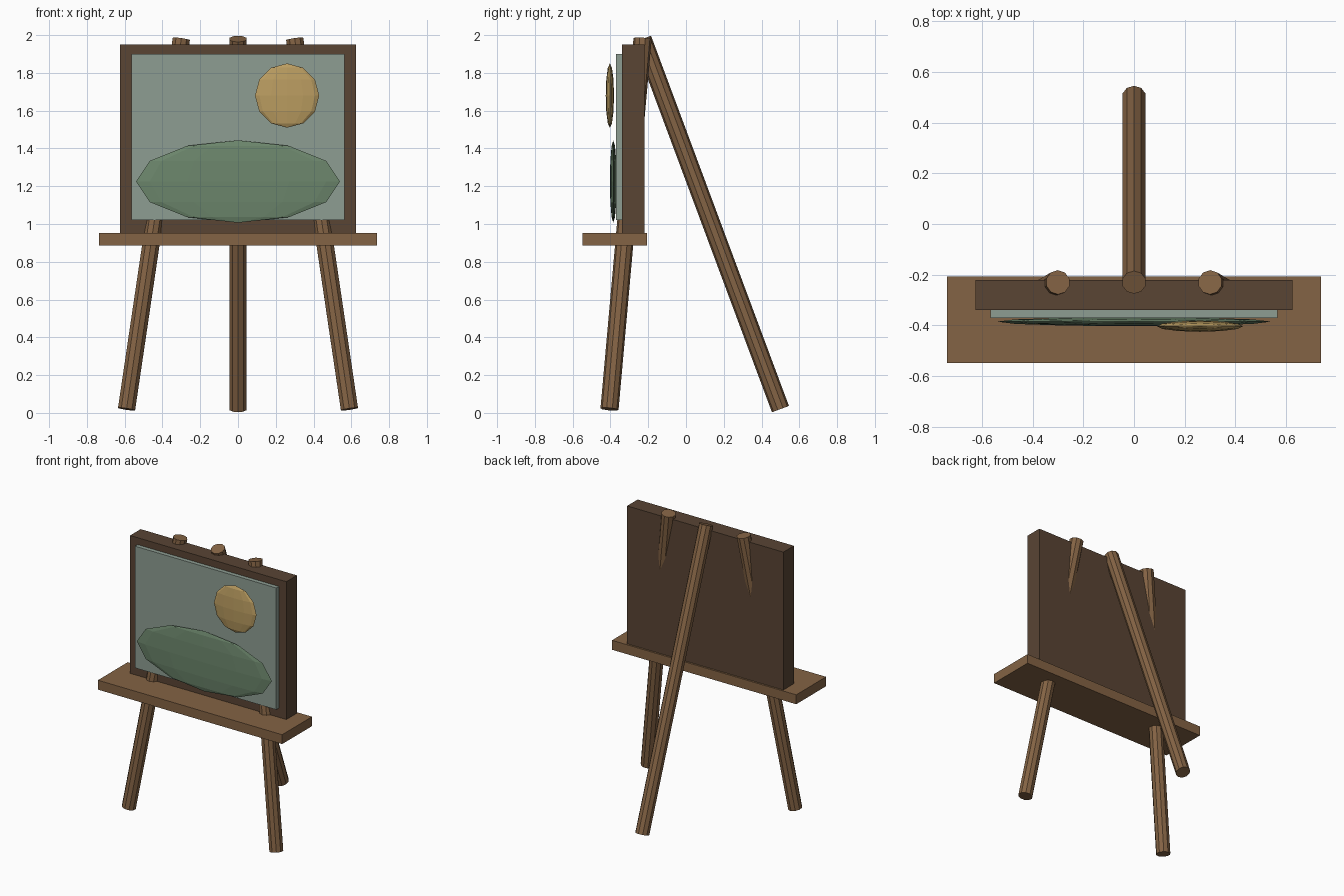
import bpy, bmesh
from mathutils import Vector, Matrix

if "Cube" in bpy.data.objects:
    bpy.data.objects.remove(bpy.data.objects["Cube"])


def material(name, rgb):
    m = bpy.data.materials.new(name)
    m.diffuse_color = (*rgb, 1)
    m.use_nodes = True
    m.node_tree.nodes["Principled BSDF"].inputs["Base Color"].default_value = m.diffuse_color
    return m


wood = material("wood", (0.23, 0.125, 0.058))
dark = material("dark_wood", (0.10, 0.058, 0.034))
paper = material("canvas_paint", (0.27, 0.34, 0.29))
green = material("hill_paint", (0.15, 0.24, 0.15))
yellow = material("sun_paint", (0.50, 0.34, 0.12))


def finish(name, bm, mat):
    me = bpy.data.meshes.new(name)
    bm.to_mesh(me)
    bm.free()
    me.materials.append(mat)
    ob = bpy.data.objects.new(name, me)
    bpy.context.collection.objects.link(ob)
    return ob


def box(name, lo, hi, mat):
    lo, hi = Vector(lo), Vector(hi)
    bm = bmesh.new()
    bmesh.ops.create_cube(bm, size=1, matrix=Matrix.LocRotScale((lo + hi) / 2, None, hi - lo))
    finish(name, bm, mat)


def pole(name, a, b, mat, r=0.048):
    a, b = Vector(a), Vector(b)
    rot = Vector((0, 0, 1)).rotation_difference(b - a)
    bm = bmesh.new()
    bmesh.ops.create_cone(bm, cap_ends=True, segments=10, radius1=r, radius2=r,
                          depth=(b - a).length,
                          matrix=Matrix.LocRotScale((a + b) / 2, rot, None))
    finish(name, bm, mat)


def blob(name, centre, radii, mat):
    bm = bmesh.new()
    bmesh.ops.create_uvsphere(bm, u_segments=12, v_segments=6, radius=1,
                              matrix=Matrix.LocRotScale(Vector(centre), None, Vector(radii)))
    finish(name, bm, mat)


# tripod
for side, s in (("left", -1), ("right", 1)):
    pole(f"front_leg_{side}", (s * 0.59, -0.405, 0.02), (s * 0.30, -0.23, 1.98), wood)
pole("rear_leg", (0, 0.50, 0.02), (0, -0.23, 1.98), wood)

# tray, frame and canvas
box("tray", (-0.737, -0.548, 0.885), (0.737, -0.207, 0.953), wood)
box("frame", (-0.625, -0.34, 0.95), (0.625, -0.22, 1.95), dark)
box("canvas", (-0.565, -0.37, 1.02), (0.565, -0.335, 1.90), paper)

# raised paint shapes
blob("painted_hill", (0, -0.385, 1.225), (0.54, 0.018, 0.218), green)
blob("painted_sun", (0.26, -0.403, 1.68), (0.17, 0.022, 0.17), yellow)
